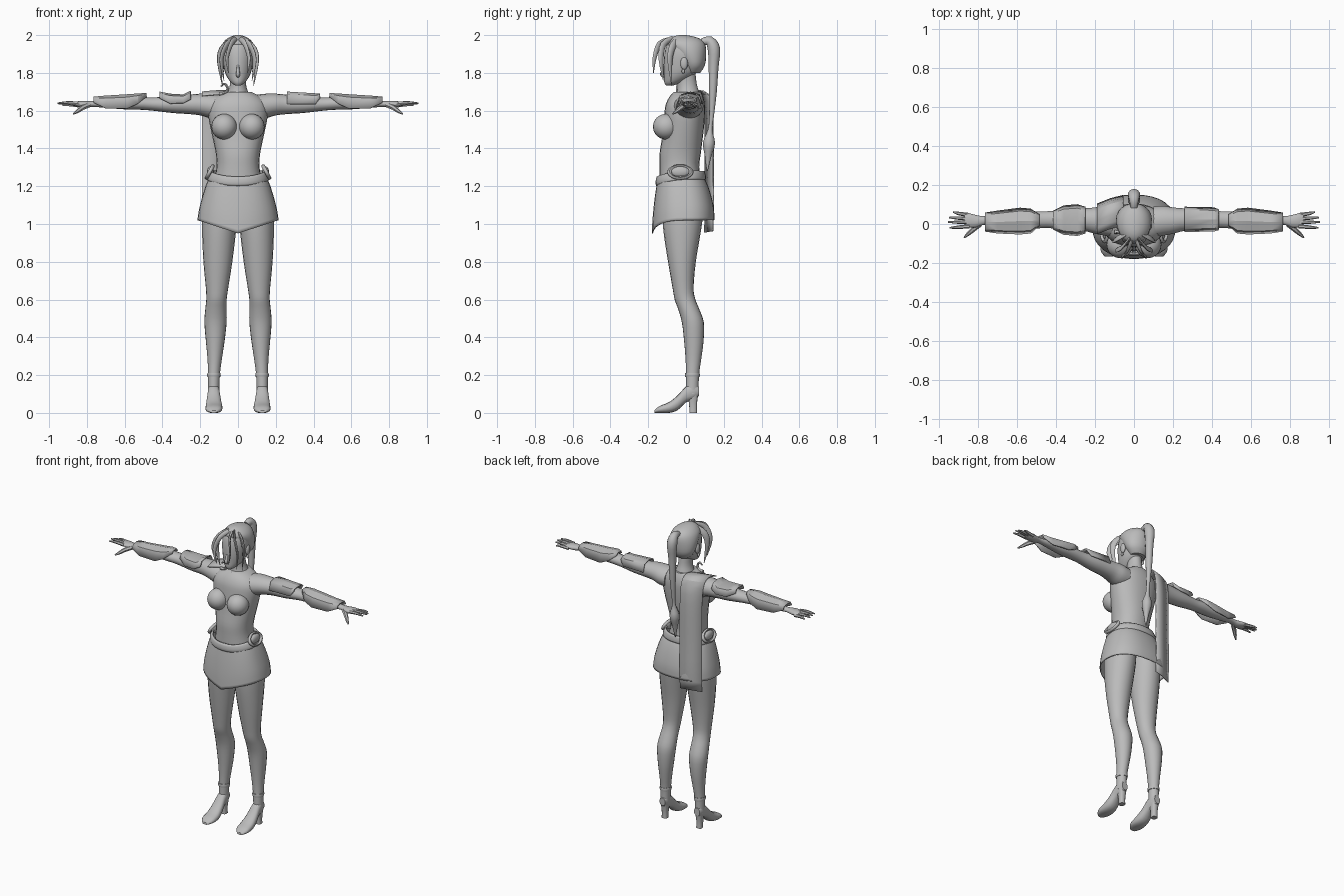
import bpy, bmesh, math
from mathutils import Vector, Matrix

grey = bpy.data.materials.new("plain_grey")
grey.diffuse_color = (0.5, 0.5, 0.5, 1)


def finish(o, mirror=False, thick=0, angle=45):
    """Material, shading and optional mirror / thickness."""
    o.data.materials.append(grey)
    bpy.ops.object.select_all(action='DESELECT')
    bpy.context.view_layer.objects.active = o
    o.select_set(True)
    bpy.ops.object.shade_smooth_by_angle(angle=math.radians(angle))
    if thick:
        m = o.modifiers.new("thickness", 'SOLIDIFY')
        m.thickness, m.offset = thick, 0
    if mirror:
        o.modifiers.new("mirror", 'MIRROR')
    return o


def skin(name, rings, closed=True, caps=True, **kw):
    """Bridge a list of equal point rings into one object."""
    bm = bmesh.new()
    vs = [[bm.verts.new(p) for p in r] for r in rings]
    n = len(rings[0])
    for a, b in zip(vs, vs[1:]):
        for i in range(n if closed else n - 1):
            j = (i + 1) % n
            bm.faces.new((a[i], a[j], b[j], b[i]))
    if closed and caps:
        bm.faces.new(vs[0])
        bm.faces.new(vs[-1])
    bmesh.ops.recalc_face_normals(bm, faces=bm.faces)
    me = bpy.data.meshes.new(name)
    bm.to_mesh(me)
    bm.free()
    o = bpy.data.objects.new(name, me)
    bpy.context.collection.objects.link(o)
    return finish(o, **kw)


def smooth_rows(rows, steps):
    """Catmull-Rom interpolation between rows of numbers."""
    out = []
    for i in range(len(rows) - 1):
        a, b, c, d = (rows[max(0, min(len(rows) - 1, i + k))] for k in (-1, 0, 1, 2))
        for s in range(steps):
            t = s / steps
            out.append([q + t * (r - p) / 2 + t * t * (2 * p - 5 * q + 4 * r - u) / 2
                        + t ** 3 * (3 * q - p - 3 * r + u) / 2
                        for p, q, r, u in zip(a, b, c, d)])
    return out + [list(rows[-1])]


def loft(name, axis, rows, n=24, p=2.0, steps=3, **kw):
    """Rounded sections: rows of (position, u0, u1, v0, v1) along an axis."""
    rings = []
    for t, u0, u1, v0, v1 in smooth_rows(rows, steps):
        ring = []
        for k in range(n):
            c, s = math.cos(2 * math.pi * k / n), math.sin(2 * math.pi * k / n)
            u = (u0 + u1) / 2 + (u1 - u0) / 2 * math.copysign(abs(c) ** (2 / p), c)
            v = (v0 + v1) / 2 + (v1 - v0) / 2 * math.copysign(abs(s) ** (2 / p), s)
            ring.append({'x': (t, u, v), 'y': (u, t, v), 'z': (u, v, t)}[axis])
        rings.append(ring)
    return skin(name, rings, **kw)


def sym(rows):
    """Rows (z, half width, y0, y1) to symmetric sections."""
    return [(z, -w, w, a, b) for z, w, a, b in rows]


def strand(name, pts, flat=1.0, n=8, steps=3, hint=(1, 0, 0), **kw):
    """Tapered tube along points (x, y, z, radius)."""
    pts = smooth_rows(pts, steps)
    rings = []
    for i, p in enumerate(pts):
        d = Vector(pts[min(i + 1, len(pts) - 1)][:3]) - Vector(pts[max(i - 1, 0)][:3])
        s = d.cross(Vector(hint)).normalized()
        w = d.cross(s).normalized()
        rings.append([Vector(p[:3]) + max(p[3], .001) * (s * math.cos(a) * flat + w * math.sin(a))
                      for a in (2 * math.pi * k / n for k in range(n))])
    return skin(name, rings, **kw)


def guard(name, rows, **kw):
    """Open faceted plate over the arm: rows of (x, y0, y1, z low, z top)."""
    rings = []
    for x, y0, y1, zb, zt in rows:
        m, h = (y0 + y1) / 2, zb + (zt - zb) * .8
        rings.append([(x, y0, zb), (x, y0 * .75 + m * .25, h), (x, m, zt),
                      (x, y1 * .75 + m * .25, h), (x, y1, zb)])
    return skin(name, rings, closed=False, thick=.008, angle=20, **kw)


def ball(name, c, r, **kw):
    me = bpy.data.meshes.new(name)
    bm = bmesh.new()
    bmesh.ops.create_uvsphere(bm, u_segments=20, v_segments=12, radius=1,
                              matrix=Matrix.Translation(c) @ Matrix.Diagonal((*r, 1)))
    bm.to_mesh(me)
    bm.free()
    o = bpy.data.objects.new(name, me)
    bpy.context.collection.objects.link(o)
    return finish(o, **kw)


# Torso, chest and neck
loft("torso", 'z', sym([(1.15, .15, -.14, .1), (1.22, .13, -.14, .085), (1.3, .114, -.14, .07),
                        (1.37, .117, -.14, .078), (1.45, .133, -.128, .088), (1.52, .148, -.12, .096),
                        (1.58, .158, -.115, .1), (1.63, .155, -.108, .1), (1.67, .125, -.09, .092),
                        (1.7, .07, -.065, .08)]), p=2.2)
ball("chest", (.073, -.105, 1.515), (.068, .07, .068), mirror=True)
loft("neck", 'z', sym([(1.65, .085, -.07, .08), (1.69, .058, -.05, .072), (1.74, .042, -.045, .057),
                       (1.8, .042, -.05, .05)]))

# Head, nose and ears
loft("head", 'z', sym([(1.733, .014, -.105, -.07), (1.75, .038, -.115, -.02), (1.79, .064, -.116, .045),
                       (1.84, .077, -.118, .08), (1.9, .083, -.114, .09), (1.95, .074, -.1, .085),
                       (1.98, .05, -.07, .05), (1.99, .02, -.04, .01)]))
strand("nose", [(0, -.112, 1.845, .005), (0, -.122, 1.81, .009), (0, -.126, 1.79, .011), (0, -.112, 1.782, .008)])
ball("ear", (.08, -.01, 1.85), (.012, .02, .033), mirror=True)
ball("earring", (.083, -.015, 1.808), (.008, .008, .012), mirror=True)

# Hair cap, fringe locks and ponytail
loft("hair_cap", 'z', sym([(1.8, .05, -.005, .075), (1.84, .082, -.02, .1), (1.9, .092, -.06, .107),
                           (1.95, .084, -.1, .102), (1.98, .06, -.085, .075), (1.995, .032, -.06, .03),
                           (2.0, .01, -.035, -.005)]))
for name, pts in {
    "front_lock": [(.012, -.085, 1.982, .012), (.035, -.14, 1.955, .016), (.058, -.166, 1.88, .013), (.05, -.172, 1.8, .002)],
    "middle_lock": [(.02, -.07, 1.985, .012), (.06, -.12, 1.95, .018), (.088, -.132, 1.87, .016), (.074, -.12, 1.76, .002)],
    "side_lock": [(.04, -.05, 1.975, .014), (.085, -.075, 1.93, .02), (.1, -.085, 1.86, .016), (.082, -.075, 1.73, .002)],
}.items():
    strand(name, pts, flat=.45, hint=(.6, -.8, 0), mirror=True)
strand("ponytail", [(0, .085, 1.965, .018), (0, .125, 1.968, .026), (0, .148, 1.925, .033), (0, .146, 1.83, .026),
                    (0, .142, 1.7, .021), (0, .136, 1.58, .013), (0, .128, 1.5, .012), (0, .122, 1.43, .032),
                    (0, .117, 1.36, .018), (0, .112, 1.28, .003)], n=10, hint=(1, 0, 0))

# Arms with palms, fingers and thumbs
loft("arm", 'x', [(.1, -.07, .09, 1.555, 1.685), (.15, -.06, .093, 1.56, 1.69), (.2, -.05, .085, 1.575, 1.69),
                  (.26, -.035, .08, 1.582, 1.685), (.35, -.03, .075, 1.588, 1.677), (.45, -.02, .065, 1.6, 1.67),
                  (.52, -.025, .065, 1.605, 1.673), (.6, -.022, .06, 1.607, 1.668), (.7, -.01, .05, 1.615, 1.655),
                  (.77, -.004, .04, 1.62, 1.65), (.81, -.018, .046, 1.615, 1.651), (.845, -.018, .054, 1.619, 1.65),
                  (.87, -.01, .048, 1.626, 1.645)], n=16, mirror=True)
for name, y, tip, z in (("index_finger", -.012, (.947, -.02), 1.642), ("middle_finger", .009, (.955, .01), 1.643),
                        ("ring_finger", .028, (.95, .033), 1.638), ("little_finger", .046, (.928, .062), 1.632)):
    strand(name, [(.845, y, z - .005, .011), (.9, (y + tip[1]) / 2, z, .009), (*tip, z - .003, .004)],
           n=6, hint=(0, 0, 1), mirror=True)
strand("thumb", [(.79, .0, 1.63, .014), (.825, -.028, 1.615, .013), (.85, -.05, 1.597, .01), (.872, -.07, 1.583, .004)],
       n=6, hint=(0, 0, 1), mirror=True)

# Arm plates
guard("forearm_guard", [(.485, -.005, .045, 1.672, 1.69), (.53, -.045, .075, 1.637, 1.687), (.585, -.05, .08, 1.612, 1.683),
                        (.7, -.045, .065, 1.612, 1.676), (.765, -.035, .055, 1.643, 1.67)], mirror=True)
guard("left_shoulder_guard", [(.26, -.037, .085, 1.635, 1.697), (.41, -.035, .082, 1.635, 1.688),
                              (.435, -.028, .072, 1.668, 1.687)])
guard("right_shoulder_guard", [(-.25, -.045, .085, 1.66, 1.702), (-.29, -.058, .098, 1.64, 1.682),
                               (-.36, -.052, .092, 1.638, 1.686), (-.415, -.025, .065, 1.665, 1.697)])

# Legs and heeled shoes
loft("leg", 'z', [(.1, .1, .158, 0, .066), (.2, .096, .159, 0, .069), (.28, .086, .161, -.002, .08),
                  (.38, .071, .17, -.01, .093), (.48, .06, .178, -.022, .094), (.55, .061, .173, -.042, .07),
                  (.6, .06, .168, -.06, .05), (.66, .052, .17, -.071, .04), (.8, .03, .183, -.095, .052),
                  (.95, .012, .19, -.118, .077), (1.05, .004, .188, -.125, .09), (1.15, .003, .165, -.12, .09)],
     n=20, mirror=True)
loft("ankle_cuff", 'z', [(.19, .093, .162, -.004, .072), (.2, .091, .164, -.006, .074), (.21, .093, .162, -.004, .072)],
     steps=1, mirror=True)
loft("shoe", 'y', [(-.168, .11, .148, 0, .014), (-.14, .087, .17, 0, .036), (-.09, .082, .172, 0, .057),
                   (-.045, .088, .168, .014, .092), (0, .096, .161, .055, .14), (.04, .1, .158, .07, .16),
                   (.068, .108, .15, .09, .14)], n=16, p=2.4, mirror=True)
loft("shoe_heel", 'z', [(0, .11, .148, .018, .058), (.05, .11, .148, .016, .058), (.11, .102, .156, .004, .067)],
     n=12, p=3, steps=2, mirror=True)

# Skirt with a pointed front hem
skirt = loft("skirt", 'z', sym([(1.02, .212, -.165, .147), (1.08, .203, -.165, .145), (1.15, .185, -.16, .13),
                                (1.21, .165, -.152, .11), (1.25, .148, -.145, .09)]),
             n=32, p=2.4, caps=False, thick=.006)
for v in skirt.data.vertices:
    if v.co.y < 0:
        k = max(0, 1 - abs(v.co.x) / .212) * max(0, (1.2 - v.co.z) / .18)
        v.co.z -= .07 * k
        v.co.y -= .013 * k

# Belt dipping at the front, with round side clasps
belt = loft("belt", 'z', sym([(1.235, .158, -.153, .1), (1.255, .155, -.157, .1), (1.28, .142, -.15, .093)]),
            n=32, p=2.2, steps=2, caps=False, thick=.01)
for v in belt.data.vertices:
    v.co.z -= .03 * max(0, -v.co.y / .15) ** 2
for side, sx in (("left", 1), ("right", -1)):
    bpy.ops.mesh.primitive_torus_add(major_radius=.05, minor_radius=.01, major_segments=24, minor_segments=8,
                                     location=(sx * .15, -.03, 1.275), rotation=(0, sx * math.radians(62), 0))
    ring = bpy.context.object
    ring.name, ring.scale = side + "_clasp_ring", (.75, 1.15, 1)
    finish(ring)
ball("clasp_disc", (.146, -.03, 1.275), (.018, .05, .03), mirror=True)

# Sash hanging from the right shoulder, and its curled brooch
path = [(-.03, 1.685), (.04, 1.705), (.095, 1.685), (.118, 1.6), (.122, 1.45), (.122, 1.25), (.124, 1.1), (.12, .96)]
skin("shoulder_sash", [[(-.19, y - .022, z - .006), (-.12, y + .006, z), (-.055, y + .022, z + .002)]
                       for y, z in smooth_rows(path, 2)], closed=False, thick=.006, angle=30)
strand("curled_brooch", [(-.1, -.04, 1.69, .01), (-.065, -.045, 1.695, .008), (-.055, -.045, 1.72, .007),
                         (-.072, -.045, 1.742, .006), (-.09, -.045, 1.728, .004)], hint=(0, 1, 0))
